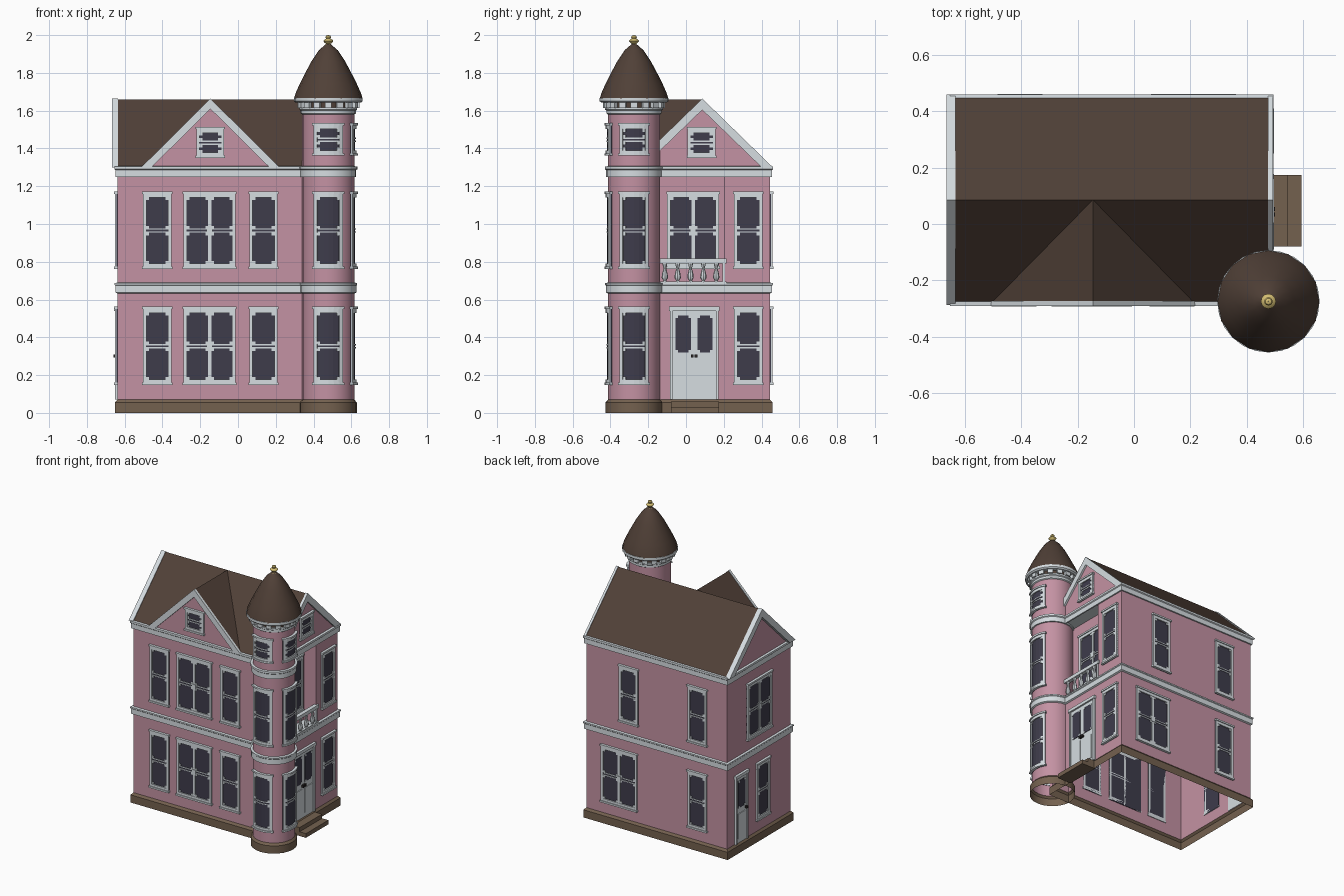
import bpy, bmesh, math

if "Cube" in bpy.data.objects:
    bpy.data.objects.remove(bpy.data.objects["Cube"])

# Colours (sRGB 0-255 converted to linear)
def mat(name, *rgb):
    m = bpy.data.materials.new(name)
    m.diffuse_color = [((c / 255 + .055) / 1.055) ** 2.4 for c in rgb] + [1]
    m.use_nodes = True
    m.node_tree.nodes["Principled BSDF"].inputs["Base Color"].default_value = m.diffuse_color
    return m

MATS = [mat("pink_wall", 196, 146, 163), mat("white_trim", 214, 221, 225),
        mat("roof_brown", 80, 64, 55), mat("stone_brown", 116, 97, 79),
        mat("window_glass", 62, 60, 75), mat("gold", 212, 190, 115),
        mat("dark_metal", 40, 36, 36)]
PINK, WHITE, ROOF, STONE, GLASS, GOLD, DARK = range(7)

X0, X1, Y0, Y1 = -.638, .48, -.275, .445     # house walls
TX, TY, TR = .478, -.275, .138               # tower axis and radius
RY, EAVE, RIDGE = .086, 1.30, 1.66           # ridge line and roof heights
RX, NY = .385, .20                           # balcony recess wall and end

def finish(name, bm, smooth=False):
    bmesh.ops.recalc_face_normals(bm, faces=bm.faces)
    me = bpy.data.meshes.new(name)
    bm.to_mesh(me)
    bm.free()
    ob = bpy.data.objects.new(name, me)
    bpy.context.collection.objects.link(ob)
    for m in MATS:
        me.materials.append(m)
    if smooth:
        bpy.ops.object.select_all(action='DESELECT')
        ob.select_set(True)
        bpy.context.view_layer.objects.active = ob
        bpy.ops.object.shade_smooth_by_angle(angle=.6)
    return ob

def face(bm, vs, m):
    bm.faces.new(vs).material_index = m

# Sweep an (offset, z) profile round a closed plan loop
def sweep(name, loop, profile, m, smooth=False):
    bm = bmesh.new()
    rings = [[bm.verts.new((x, y, z)) for x, y in loop(o)] for o, z in profile]
    n = len(rings[0])
    for a, b in zip(rings, rings[1:]):
        for i in range(n):
            face(bm, (a[i], a[(i + 1) % n], b[(i + 1) % n], b[i]), m)
    return finish(name, bm, smooth)

def rect(o):
    return [(X0 - o, Y0 - o), (X1 + o, Y0 - o), (X1 + o, Y1 + o), (X0 - o, Y1 + o)]

def notched(o):
    return [(X0, Y0), (RX, Y0), (RX, NY), (X1, NY), (X1, Y1), (X0, Y1)]

def circle(cx, cy, r, n):
    return lambda o: [(cx + (r + o) * math.cos(math.tau * i / n),
                       cy + (r + o) * math.sin(math.tau * i / n)) for i in range(n)]

tower = circle(TX, TY, TR, 24)

# Maps from (along, outward, height) to each wall
def front(c): return lambda a, d, z: (c + a, Y0 - d, z)
def right(c, x=X1): return lambda a, d, z: (x + d, c + a, z)
def back(c): return lambda a, d, z: (c - a, Y1 + d, z)
def left(c): return lambda a, d, z: (X0 - d, c - a, z)
def round_wall(t):
    return lambda a, d, z: (TX + (TR + d) * math.cos(t + a / TR),
                            TY + (TR + d) * math.sin(t + a / TR), z)

def box(bm, f, a0, a1, d0, d1, z0, z1, m, n=1):
    rings = [[bm.verts.new(f(a0 + (a1 - a0) * i / n, d, z))
              for d, z in ((d0, z0), (d1, z0), (d1, z1), (d0, z1))] for i in range(n + 1)]
    for p, q in zip(rings, rings[1:]):
        for j in range(4):
            face(bm, (p[j], p[(j + 1) % 4], q[(j + 1) % 4], q[j]), m)
    face(bm, rings[0], m)
    face(bm, rings[-1], m)

def prism(name, f, pts, d0, d1, m, end_m):
    bm = bmesh.new()
    p, q = [[bm.verts.new(f(a, d, z)) for a, z in pts] for d in (d0, d1)]
    for i in range(len(pts)):
        j = (i + 1) % len(pts)
        face(bm, (p[i], p[j], q[j], q[i]), m)
    face(bm, p, end_m)
    face(bm, q, end_m)
    return finish(name, bm)

def corners(bm, f, a0, a1, z0, z1, d, s=.014):
    for a in (a0, a1 - s):
        for z in (z0, z1 - s):
            box(bm, f, a, a + s, 0, d, z, z + s, WHITE)

# Sash window: glass, jambs, head, sill, meeting rails and notched pane corners
def window(name, f, w, z0, z1, cols=1, n=1):
    bm = bmesh.new()
    h, zc = w / 2, (z0 + z1) / 2
    box(bm, f, -h, h, -.004, .004, z0, z1, GLASS, n)
    for s in (-1, 1):
        a = sorted((s * h, s * (h - .018)))
        box(bm, f, *a, -.004, .012, z0, z1, WHITE)
        box(bm, f, -h, h, -.004, .008, zc + s * .008 - .003, zc + s * .008 + .003, WHITE, n)
    box(bm, f, -h, h, -.004, .012, z1 - .028, z1, WHITE, n)
    box(bm, f, -h, h, -.004, .012, z0, z0 + .028, WHITE, n)
    box(bm, f, -h - .005, h + .005, -.004, .018, z1 - .008, z1 + .004, WHITE, n)
    box(bm, f, -h - .005, h + .005, -.004, .018, z0, z0 + .012, WHITE, n)
    if cols == 2:
        box(bm, f, -.009, .009, -.004, .01, z0, z1, WHITE)
        box(bm, f, -.016, .016, 0, .014, zc - .016, zc + .016, WHITE)
    spans = [(-h + .018, h - .018)] if cols == 1 else [(-h + .018, -.009), (.009, h - .018)]
    for a0, a1 in spans:
        corners(bm, f, a0, a1, z0 + .028, zc - .011, .009)
        corners(bm, f, a0, a1, zc + .011, z1 - .028, .009)
    finish(name, bm)

# Panelled door with a tall glass light in each leaf
def door(name, f, w, z0, z1, leaves):
    bm = bmesh.new()
    h = w / 2
    box(bm, f, -h, h, -.004, .006, z0, z1, WHITE)
    for s in (-1, 1):
        box(bm, f, *sorted((s * h, s * (h - .014))), 0, .014, z0, z1, WHITE)
    box(bm, f, -h - .005, h + .005, 0, .018, z1 - .018, z1 + .004, WHITE)
    lw = (w - .028) / leaves
    for i in range(leaves):
        a0 = -h + .014 + i * lw
        g0, g1 = a0 + .017, a0 + lw - .017
        box(bm, f, g0, g1, 0, .009, z0 + .25, z1 - .043, GLASS)
        corners(bm, f, g0, g1, z0 + .25, z1 - .043, .011, .013)
        box(bm, f, g0, g1, 0, .011, z0 + .03, z0 + .21, WHITE)
        k = a0 + lw - .01 if i == 0 else a0 + .01
        box(bm, f, k - .007, k + .007, 0, .022, z0 + .223, z0 + .24, DARK)
    finish(name, bm)

# House shell, open underneath, with the upper corner recess
sweep("foundation", rect, [(.013, 0), (.013, .055), (0, .07)], STONE)
sweep("lower_walls", rect, [(0, .068), (0, .66)], PINK)
sweep("upper_walls", notched, [(0, .64), (0, 1.30)], PINK)
MID = [(0, .632), (.011, .637), (.011, .674), (.015, .678), (.015, .687), (0, .69)]
TOP = [(0, 1.25), (.010, 1.25), (.010, 1.285), (.016, 1.29), (.016, 1.304), (0, 1.306)]
sweep("floor_band", rect, MID, WHITE)
sweep("eaves_band", rect, TOP, WHITE)
bm = bmesh.new()
for z in (.675, 1.26):
    box(bm, right(0, RX - .005), Y0, NY + .005, 0, X1 - RX + .01, z, z + .012, WHITE)
finish("recess_floor_and_ceiling", bm)

# Roofs: gable ends are pink, slopes brown
def gable(h):
    return [(-h, EAVE), (0, RIDGE), (h, EAVE)]

def rake(h, t):
    return [(-h, EAVE), (0, RIDGE + .004), (h, EAVE), (h - t, EAVE), (0, RIDGE + .004 - t), (t - h, EAVE)]

prism("main_roof", right(RY, 0), gable(.367), X0, X1, ROOF, PINK)
prism("left_rake_trim", right(RY, 0), rake(.374, .06), -.667, -.634, WHITE, WHITE)
prism("right_rake_trim", right(RY, 0), rake(.374, .06), .477, .494, WHITE, WHITE)
prism("front_gable", front(-.146), gable(.361), .001, Y0 - RY, ROOF, PINK)
prism("front_rake_trim", front(-.146), rake(.367, .055), -.002, .016, WHITE, WHITE)

# Tower
sweep("tower_base", tower, [(.013, 0), (.013, .055), (0, .07)], STONE, True)
sweep("tower_wall", tower, [(0, .068), (0, 1.62)], PINK, True)
sweep("tower_floor_band", tower, MID, WHITE, True)
sweep("tower_eaves_band", tower, TOP, WHITE, True)
sweep("tower_cornice", tower, [(0, 1.58), (.008, 1.585), (.008, 1.60), (.015, 1.605), (.015, 1.617), (0, 1.617)], WHITE, True)
sweep("tower_neck", tower, [(.004, 1.61), (.004, 1.65)], ROOF, True)
sweep("tower_soffit", tower, [(-.03, 1.642), (.034, 1.642), (.044, 1.65), (.044, 1.668), (0, 1.67)], WHITE, True)
bm = bmesh.new()
for i in range(16):
    box(bm, round_wall(math.tau * i / 16), -.015, .015, 0, .027, 1.615, 1.645, WHITE)
finish("tower_dentils", bm)
sweep("tower_roof", circle(TX, TY, 0, 16),
      [(.182, 1.664), (.172, 1.695), (.151, 1.742), (.127, 1.79), (.09, 1.86), (.05, 1.92), (.012, 1.953)], ROOF, True)
sweep("finial", circle(TX, TY, 0, 12),
      [(.02, 1.94), (.018, 1.948), (.011, 1.953), (.02, 1.96), (.027, 1.969), (.02, 1.977),
       (.012, 1.981), (.015, 1.989), (.011, 1.997), (.001, 2.0)], GOLD, True)

# Windows on both floors
FLOORS = (("lower", .148, .558), ("upper", .762, 1.168))
for fl, z0, z1 in FLOORS:
    window(fl + "_front_left_window", front(-.427), .15, z0, z1)
    window(fl + "_front_double_window", front(-.15), .275, z0, z1, 2)
    window(fl + "_front_right_window", front(.135), .15, z0, z1)
    window(fl + "_right_window", right(.33), .15, z0, z1)
    window(fl + "_back_window", back(-.405), .15, z0, z1)
for fl, z0, z1 in FLOORS + (("top", 1.362, 1.53),):
    for side, t in (("front", -math.pi / 2), ("right", 0)):
        window(fl + "_tower_" + side + "_window", round_wall(t), .15, z0, z1, 1, 6)
(_, LA, LB), (_, UA, UB) = FLOORS
window("upper_back_window_2", back(.14), .15, UA, UB)
window("lower_back_double_window", back(.215), .285, LA, LB, 2)
window("lower_left_window", left(.045), .15, LA, LB)
window("upper_left_double_window", left(.086), .275, UA, UB, 2)
window("balcony_window", right(.038, RX), .275, UA, UB, 2)
window("front_gable_window", front(-.147), .148, 1.35, 1.51)
window("right_gable_window", right(.083), .148, 1.35, 1.51)

# Doors and entrance steps
door("entrance_double_door", right(.043), .258, .07, .558, 2)
door("side_door", left(.29), .14, .07, .558, 1)
bm = bmesh.new()
box(bm, right(.047, 0), -.127, .127, .485, .595, 0, .03, STONE)
box(bm, right(.047, 0), -.127, .127, .485, .545, .03, .06, STONE)
finish("entrance_steps", bm)

# Balcony railing
bm = bmesh.new()
box(bm, right(0, .478), -.14, .215, -.014, .014, .792, .817, WHITE)
box(bm, right(0, .478), -.14, .215, -.010, .010, .687, .695, WHITE)
box(bm, right(0, .478), .192, .206, -.008, .008, .69, .80, WHITE)
finish("balcony_rail", bm)
for i in range(5):
    sweep("baluster_%d" % (i + 1), circle(.478, -.112 + i * .068, 0, 8),
          [(.012, .69), (.008, .70), (.017, .715), (.015, .735), (.007, .765), (.012, .785), (.012, .795)], WHITE, True)
